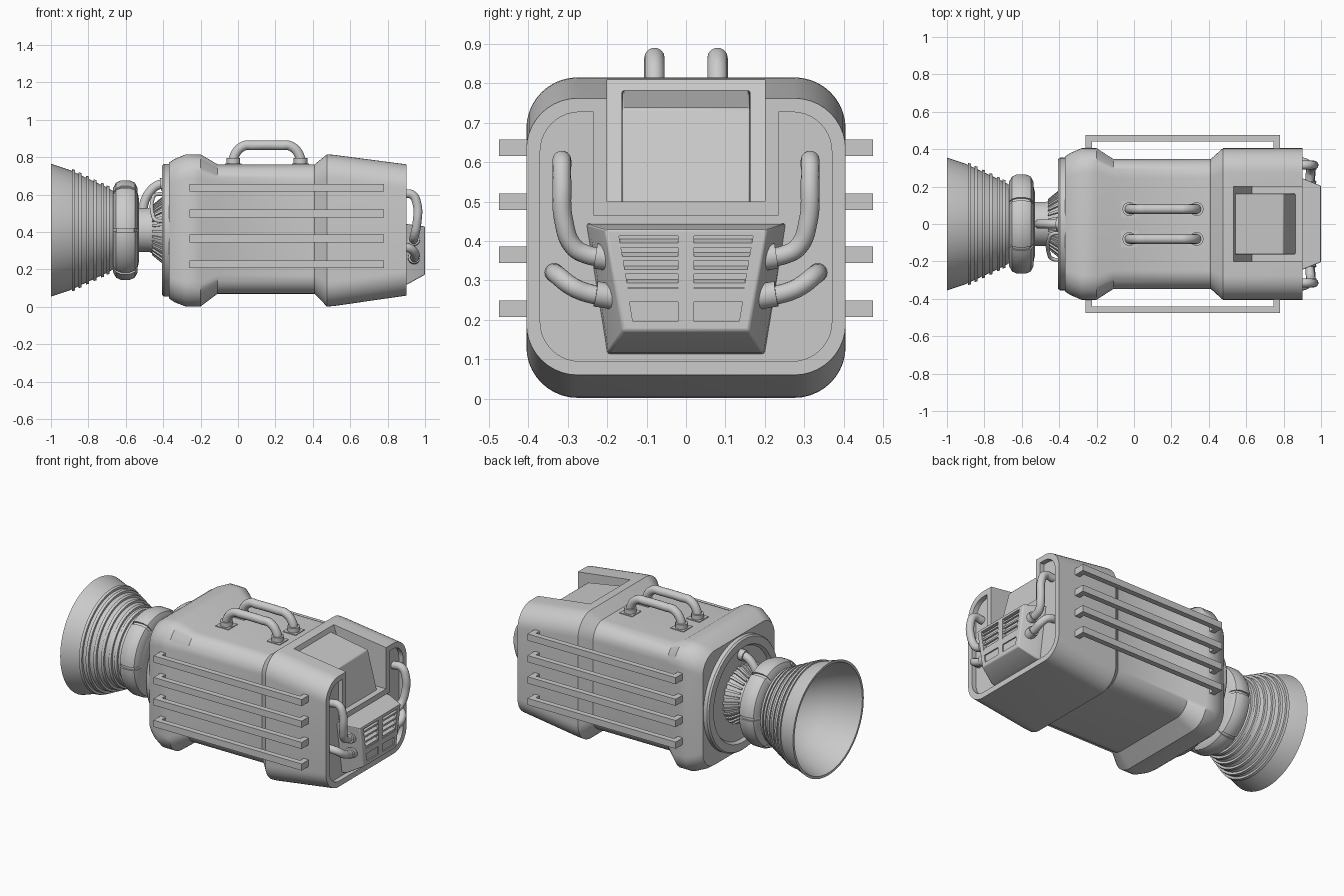
import bpy, bmesh
from math import sin, cos, pi, radians
from mathutils import Vector

if "Cube" in bpy.data.objects:
    bpy.data.objects.remove(bpy.data.objects["Cube"])

AXIS_Z = 0.41


def finish(obj, angle=35):
    bpy.ops.object.select_all(action='DESELECT')
    bpy.context.view_layer.objects.active = obj
    obj.select_set(True)
    bpy.ops.object.shade_smooth_by_angle(angle=radians(angle))
    return obj


def loft(name, rings, closed=False):
    """Skin a list of matching closed rings, capping the ends if open."""
    bm = bmesh.new()
    rows = [[bm.verts.new(p) for p in ring] for ring in rings]
    n = len(rows[0])
    pairs = list(zip(rows, rows[1:])) + ([(rows[-1], rows[0])] if closed else [])
    for a, b in pairs:
        for i in range(n):
            j = (i + 1) % n
            bm.faces.new((a[i], a[j], b[j], b[i]))
    if not closed:
        bm.faces.new(rows[0])
        bm.faces.new(rows[-1])
    bmesh.ops.remove_doubles(bm, verts=bm.verts, dist=1e-5)
    bmesh.ops.recalc_face_normals(bm, faces=bm.faces)
    mesh = bpy.data.meshes.new(name)
    bm.to_mesh(mesh)
    bm.free()
    obj = bpy.data.objects.new(name, mesh)
    bpy.context.collection.objects.link(obj)
    return finish(obj)


def bake(obj):
    """Turn modifiers or curve data into a plain mesh object."""
    bpy.context.view_layer.update()
    deps = bpy.context.evaluated_depsgraph_get()
    mesh = bpy.data.meshes.new_from_object(obj.evaluated_get(deps))
    name = obj.name
    bpy.data.objects.remove(obj)
    out = bpy.data.objects.new(name, mesh)
    bpy.context.collection.objects.link(out)
    return finish(out)


def cut(obj, cutter):
    cutter.hide_render = True
    mod = obj.modifiers.new("cut", 'BOOLEAN')
    mod.operation, mod.solver, mod.object = 'DIFFERENCE', 'EXACT', cutter
    out = bake(obj)
    bpy.data.objects.remove(cutter)
    return out


def bevel(obj, width, segments=2):
    mod = obj.modifiers.new("bevel", 'BEVEL')
    mod.width, mod.segments = width, segments
    return bake(obj)


def box(name, x0, x1, y0, y1, z0, z1):
    return loft(name, [[(x, y0, z0), (x, y1, z0), (x, y1, z1), (x, y0, z1)] for x in (x0, x1)])


def section(x, hy, z0, z1, r, steps=10):
    """Rounded rectangle across the body."""
    pts = []
    corners = ((1, z1 - r), (-1, z1 - r), (-1, z0 + r), (1, z0 + r))
    for k, (s, cz) in enumerate(corners):
        for i in range(steps + 1):
            a = (k + i / steps) * pi / 2
            pts.append((x, s * (hy - r) + r * cos(a), cz + r * sin(a)))
    return pts


def lathe(name, profile, steps=64, start=0, arc=None):
    """Revolve an (x, radius) outline about the long axis."""
    count = steps if arc is None else steps + 1
    rings = []
    for i in range(count):
        a = start + (arc or 2 * pi) * i / steps
        rings.append([(x, r * cos(a), AXIS_Z + r * sin(a)) for x, r in profile])
    return loft(name, rings, closed=arc is None)


def tube(name, points, radius):
    curve = bpy.data.curves.new(name, 'CURVE')
    curve.dimensions = '3D'
    curve.bevel_depth, curve.bevel_resolution = radius, 5
    curve.resolution_u, curve.use_fill_caps = 8, True
    spline = curve.splines.new('BEZIER')
    spline.bezier_points.add(len(points) - 1)
    for bp, co in zip(spline.bezier_points, points):
        bp.co = co
        bp.handle_left_type = bp.handle_right_type = 'AUTO'
    obj = bpy.data.objects.new(name, curve)
    bpy.context.collection.objects.link(obj)
    return bake(obj)


# Main body with two bulging collars and a tapering tail
body = loft("body", [section(*s) for s in (
    (-0.37, 0.36, 0.045, 0.77, 0.12),
    (-0.34, 0.38, 0.025, 0.79, 0.125),
    (-0.28, 0.405, 0.002, 0.815, 0.13),
    (-0.2, 0.405, 0.002, 0.815, 0.13),
    (-0.11, 0.347, 0.07, 0.762, 0.10),
    (0.41, 0.347, 0.07, 0.762, 0.10),
    (0.475, 0.405, 0.002, 0.815, 0.13),
    (0.51, 0.405, 0.004, 0.813, 0.13),
    (0.9, 0.405, 0.06, 0.762, 0.13))])

# Open notch at the tail top, and the recessed end face that leaves a rim
notch = loft("notch_cutter", [[(0.52, y, 0.85), (0.63, y, 0.5), (1.1, y, 0.5), (1.1, y, 0.85)]
                              for y in (-0.2, 0.2)])
body = cut(body, notch)
recess = loft("recess_cutter", [section(x, 0.37, 0.095, 0.727, 0.1) for x in (0.87, 1.1)])
recess = cut(recess, box("rim_keeper", 0.8, 1.2, -0.235, 0.235, 0.465, 1))
body = cut(body, recess)

# Sloped panel standing inside the notch
panel = loft("notch_panel", [[(0.535, y, 0.783), (0.8, y, 0.737), (0.865, y, 0.49), (0.57, y, 0.49)]
                             for y in (-0.163, 0.163)])
bevel(panel, 0.006)


# Vent housing on the tail
def trapezoid(x, top_y, top_z, low_y, low_z):
    return [(x, -top_y, top_z), (x, top_y, top_z), (x, low_y, low_z), (x, -low_y, low_z)]


vent = loft("vent_housing", [trapezoid(0.86, 0.255, 0.445, 0.2, 0.112),
                             trapezoid(0.9, 0.245, 0.443, 0.197, 0.117),
                             trapezoid(1.0, 0.205, 0.43, 0.16, 0.172)])
vent = bevel(vent, 0.006)
for s in (-1, 1):
    for high, low, y_top, y_low, depth in ((0.412, 0.28, 0.17, 0.147, 0.025),
                                           (0.245, 0.196, 0.143, 0.135, 0.008)):
        vent = cut(vent, loft("vent_cutter", [
            [(x, s * 0.02, high), (x, s * y_top, high), (x, s * y_low, low), (x, s * 0.02, low)]
            for x in (1 - depth, 1.05)]))
    for i in range(4):
        z, y = 0.395 - 0.034 * i, s * (0.168 - 0.006 * i)
        loft("vent_slat", [[(0.97, w, z + 0.012), (0.997, w, z), (0.997, w, z - 0.011), (0.97, w, z)]
                           for w in (s * 0.02, y)])

# Hoses and their collars either side of the housing
for s in (-1, 1):
    upper = [(0.87, 0.315, 0.6), (0.93, 0.315, 0.6), (0.957, 0.315, 0.55), (0.957, 0.31, 0.45),
             (0.945, 0.285, 0.385), (0.94, 0.25, 0.365), (0.94, 0.2, 0.357)]
    lower = [(0.87, 0.335, 0.32), (0.92, 0.325, 0.312), (0.945, 0.29, 0.285),
             (0.945, 0.25, 0.268), (0.94, 0.17, 0.255)]
    for name, path in (("upper_hose", upper), ("lower_hose", lower)):
        pts = [Vector((x, s * y, z)) for x, y, z in path]
        tube(name, pts, 0.024)
        aim = (pts[-2] - pts[-1]).normalized()
        joint = Vector((0.94, s * 0.2, pts[-1].z + (0 if name == "upper_hose" else 0.006)))
        tube("hose_collar", [joint - aim * 0.03, joint + aim * 0.03], 0.033)

# Side rails
for s in (-1, 1):
    for z in (0.228, 0.365, 0.5, 0.637):
        outline = [(-0.26, 0.33), (-0.26, 0.475), (0.78, 0.475), (0.78, 0.33),
                   (0.745, 0.33), (0.745, 0.44), (-0.225, 0.44), (-0.225, 0.33)]
        loft("side_rail", [[(x, s * y, h) for x, y in outline] for h in (z - 0.021, z + 0.021)])

# Top carrying handles
for y in (-0.08, 0.08):
    path = [(-0.025, 0.75), (-0.018, 0.81), (0.03, 0.86), (0.08, 0.863),
            (0.23, 0.863), (0.28, 0.86), (0.328, 0.81), (0.335, 0.75)]
    tube("top_handle", [(x, y, z) for x, z in path], 0.026)
    for x in (-0.025, 0.335):
        tube("handle_foot", [(x, y, 0.75), (x, y, 0.795)], 0.037)
        box("handle_pad", x - 0.045, x + 0.045, y - 0.045, y + 0.045, 0.75, 0.767)

# Round mounting plate with a raised lip
lathe("mounting_plate", [(-0.36, 0), (-0.36, 0.355), (-0.395, 0.355), (-0.405, 0.347),
                         (-0.405, 0.3), (-0.385, 0.288), (-0.385, 0)])

# Ribbed neck
lathe("neck", [(-0.37, 0), (-0.37, 0.175), (-0.4, 0.17), (-0.45, 0.128),
               (-0.47, 0.118), (-0.56, 0.118), (-0.56, 0)])
for i in range(28):
    lathe("neck_rib", [(-0.385, 0.15), (-0.385, 0.182), (-0.405, 0.178), (-0.46, 0.133), (-0.46, 0.11)],
          2, 2 * pi * i / 28, 0.09)

# Swollen coupling ring with raised pads
lathe("coupling", [(-0.53, 0), (-0.53, 0.17), (-0.54, 0.215), (-0.555, 0.245), (-0.58, 0.256),
                   (-0.625, 0.256), (-0.65, 0.245), (-0.665, 0.22), (-0.675, 0.2), (-0.675, 0)])
for i in range(6):
    lathe("coupling_pad", [(-0.537, 0.18), (-0.537, 0.225), (-0.552, 0.254), (-0.58, 0.266),
                           (-0.625, 0.266), (-0.652, 0.254), (-0.668, 0.225), (-0.668, 0.18)],
          14, radians(60 * i + 2), radians(56))

# Flared nozzle, hollow, with stepped hoops
lathe("nozzle", [(-1, 0.355), (-0.9, 0.322), (-0.8, 0.275), (-0.7, 0.228), (-0.65, 0.2), (-0.65, 0),
                 (-0.68, 0), (-0.68, 0.15), (-0.72, 0.2), (-0.8, 0.255), (-0.9, 0.304), (-1, 0.34)], 72)
for x in (-0.88, -0.845, -0.805, -0.765, -0.725, -0.695):
    r = 0.228 + (-0.7 - x) * 0.475
    lathe("nozzle_hoop", [(x - 0.008, r - 0.012), (x - 0.008, r + 0.013),
                          (x + 0.008, r + 0.009), (x + 0.008, r - 0.012)], 72)
lathe("injector", [(-0.67, 0), (-0.67, 0.07), (-0.71, 0.06), (-0.73, 0.03), (-0.735, 0)], 32)

# Feed pipe and small loop beside the neck
tube("feed_pipe", [(-0.37, 0, 0.66), (-0.43, 0, 0.65), (-0.475, 0, 0.61),
                   (-0.5, 0, 0.56), (-0.51, 0, 0.5)], 0.025)
tube("feed_collar", [(-0.37, 0, 0.66), (-0.415, 0, 0.655)], 0.034)
tube("neck_loop", [(-0.375, -0.05, 0.6), (-0.44, -0.055, 0.6), (-0.455, -0.08, 0.58),
                   (-0.455, -0.16, 0.49), (-0.44, -0.185, 0.465), (-0.375, -0.19, 0.46)], 0.01)
